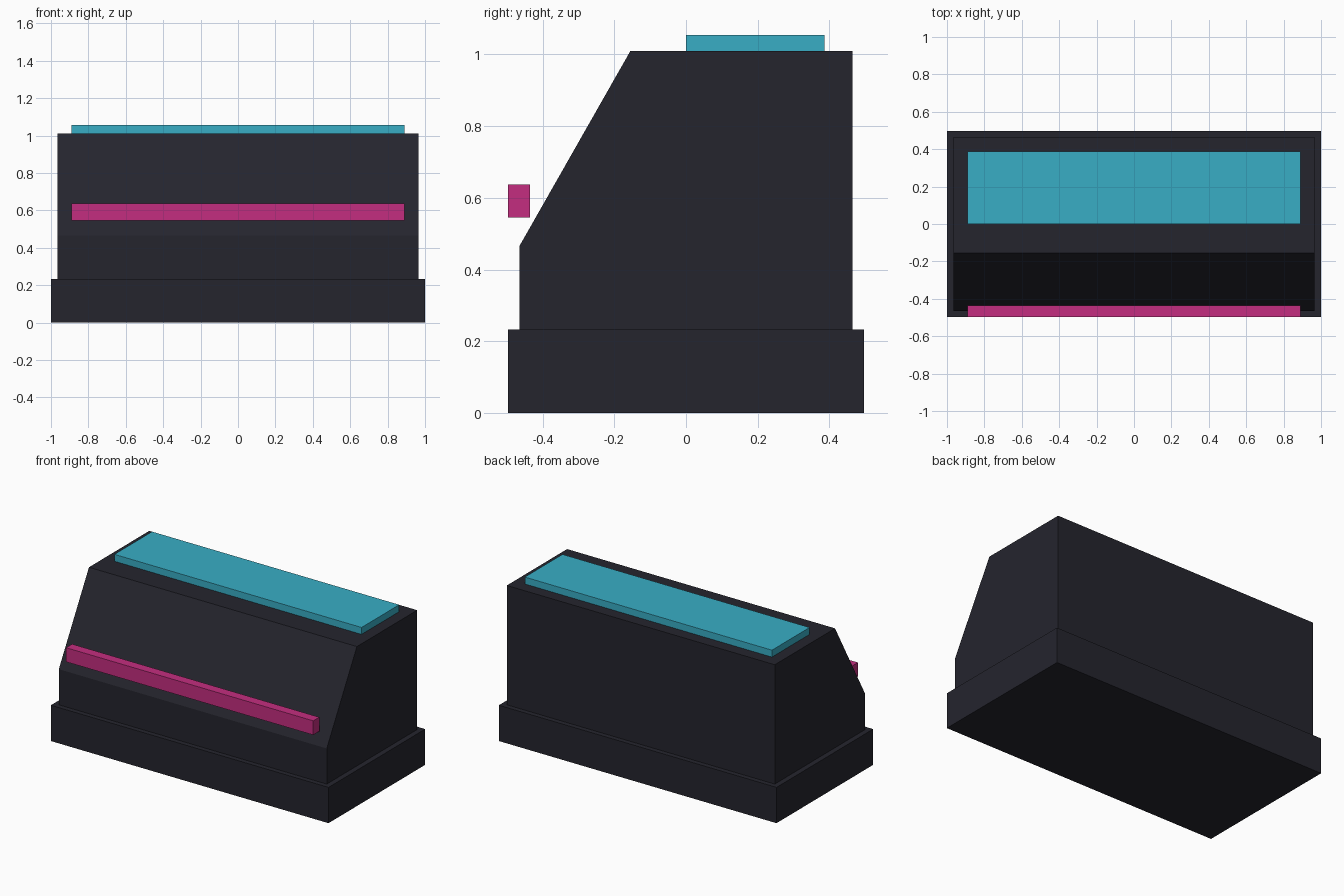
import bpy
import bmesh

cube = bpy.data.objects.get("Cube")
if cube:
    bpy.data.objects.remove(cube, do_unlink=True)


def material(name, rgb):
    mat = bpy.data.materials.new(name)
    mat.use_nodes = True
    color = (*rgb, 1)
    mat.diffuse_color = color
    mat.node_tree.nodes["Principled BSDF"].inputs["Base Color"].default_value = color
    return mat


def extruded(name, profile, half_width, mat):
    """Extrude a (y, z) side profile symmetrically along x."""
    bm = bmesh.new()
    side = bm.faces.new([bm.verts.new((-half_width, y, z)) for y, z in profile])
    grown = bmesh.ops.extrude_face_region(bm, geom=[side], use_keep_orig=True)
    moved = [v for v in grown["geom"] if isinstance(v, bmesh.types.BMVert)]
    bmesh.ops.translate(bm, verts=moved, vec=(2 * half_width, 0, 0))
    bmesh.ops.recalc_face_normals(bm, faces=bm.faces)
    mesh = bpy.data.meshes.new(name)
    bm.to_mesh(mesh)
    bm.free()
    mesh.materials.append(mat)
    obj = bpy.data.objects.new(name, mesh)
    bpy.context.collection.objects.link(obj)
    return obj


def box(name, half_width, y0, y1, z0, z1, mat):
    return extruded(name, [(y0, z0), (y1, z0), (y1, z1), (y0, z1)], half_width, mat)


charcoal = material("charcoal", (0.018, 0.018, 0.027))
teal = material("teal", (0.04, 0.42, 0.56))
magenta = material("magenta", (0.55, 0.027, 0.215))

# Plinth and sloped-front cabinet
box("plinth", 1.0, -0.497, 0.497, 0, 0.233, charcoal)
extruded("cabinet", [(-0.465, 0.233), (0.465, 0.233), (0.465, 1.01),
                     (-0.155, 1.01), (-0.465, 0.465)], 0.965, charcoal)

# Raised top panel and front accent bar
box("top_panel", 0.89, 0, 0.387, 1.01, 1.055, teal)
box("front_bar", 0.89, -0.497, -0.435, 0.545, 0.637, magenta)
